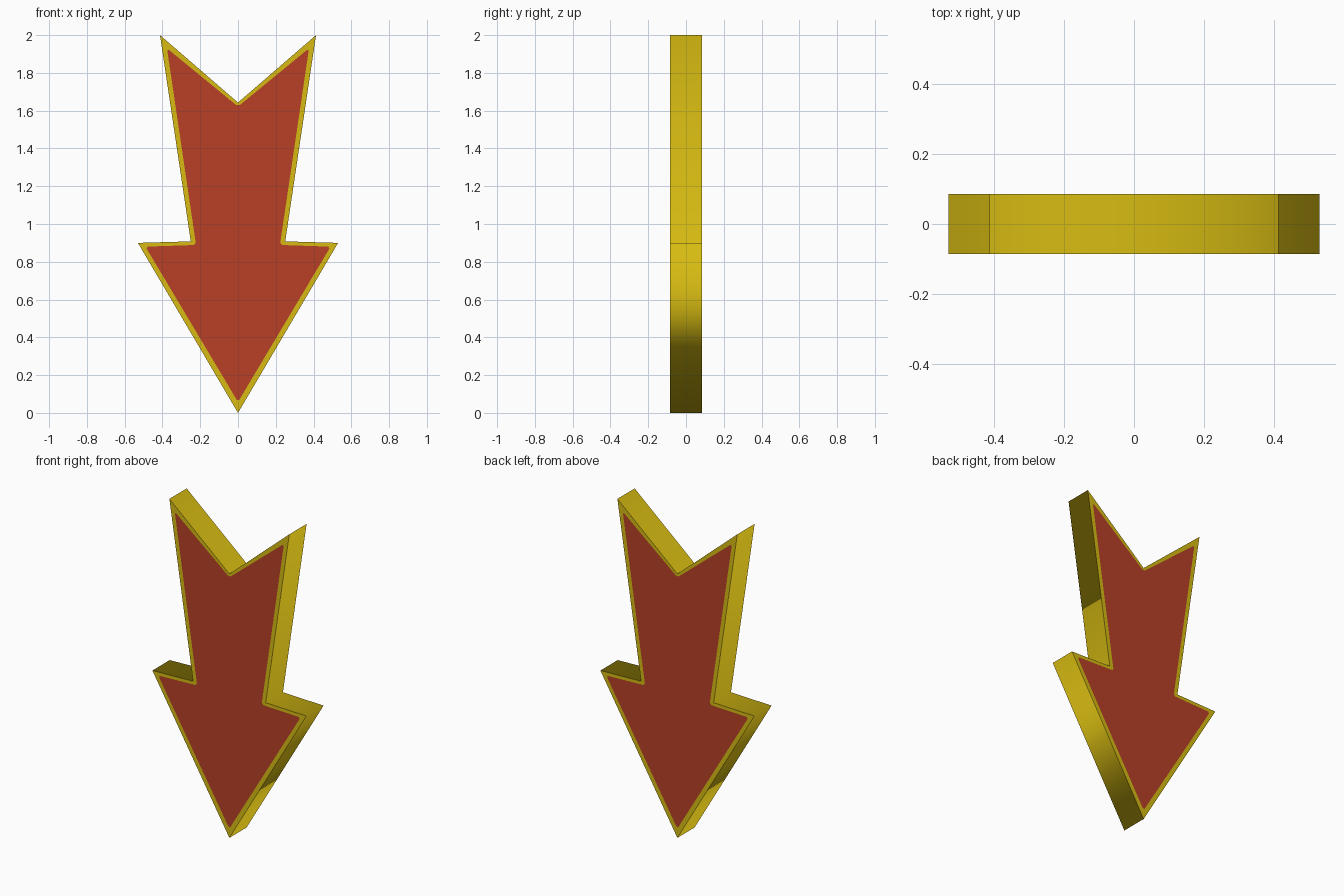
import bpy, bmesh
from mathutils import Vector

if "Cube" in bpy.data.objects:
    bpy.data.objects.remove(bpy.data.objects["Cube"])

HALF_DEPTH = 0.085
CHAMFER = 0.012

def material(name, rgb):
    m = bpy.data.materials.new(name)
    m.diffuse_color = (*rgb, 1.0)
    m.use_nodes = True
    m.node_tree.nodes["Principled BSDF"].inputs["Base Color"].default_value = m.diffuse_color
    return m

def mirrored(tip, right, notch):
    """Closed outline, counter-clockwise from the front, from its right half."""
    pts = [tip] + right + [notch] + [(-x, z) for x, z in reversed(right)]
    return [Vector(p) for p in pts]

# Outer arrow outline and inset red panel outline (x, z)
outer = mirrored((0, 0), [(0.53, 0.90), (0.25, 0.908), (0.413, 2.0)], (0, 1.643))
inner = mirrored((0, 0.058), [(0.49, 0.88), (0.222, 0.889), (0.376, 1.93)], (0, 1.622))
n = len(outer)

bm = bmesh.new()

def add_cap(y):
    """Gold rim around a red panel whose corners are slightly cut."""
    o = [bm.verts.new((p.x, y, p.y)) for p in outer]
    a, b = [], []
    for i, p in enumerate(inner):
        for store, q in ((a, inner[i - 1]), (b, inner[(i + 1) % n])):
            c = p + (q - p).normalized() * CHAMFER
            store.append(bm.verts.new((c.x, y, c.y)))
    panel = []
    for i in range(n):
        j = (i + 1) % n
        bm.faces.new((o[i], o[j], a[j], b[i]))
        bm.faces.new((o[i], b[i], a[i]))
        panel += [a[i], b[i]]
    bm.faces.new(panel).material_index = 1
    return o

front = add_cap(-HALF_DEPTH)
back = add_cap(HALF_DEPTH)

# Smooth-shaded side walls with a sharp border to the flat caps
for i in range(n):
    j = (i + 1) % n
    bm.faces.new((front[i], back[i], back[j], front[j])).smooth = True
    for loop in (front, back):
        bm.edges.get((loop[i], loop[j])).smooth = False
bmesh.ops.recalc_face_normals(bm, faces=bm.faces)

mesh = bpy.data.meshes.new("arrow_sign")
bm.to_mesh(mesh)
bm.free()
mesh.materials.append(material("gold", (0.68, 0.50, 0.006)))
mesh.materials.append(material("brick red", (0.48, 0.051, 0.019)))
bpy.context.collection.objects.link(bpy.data.objects.new("arrow_sign", mesh))
